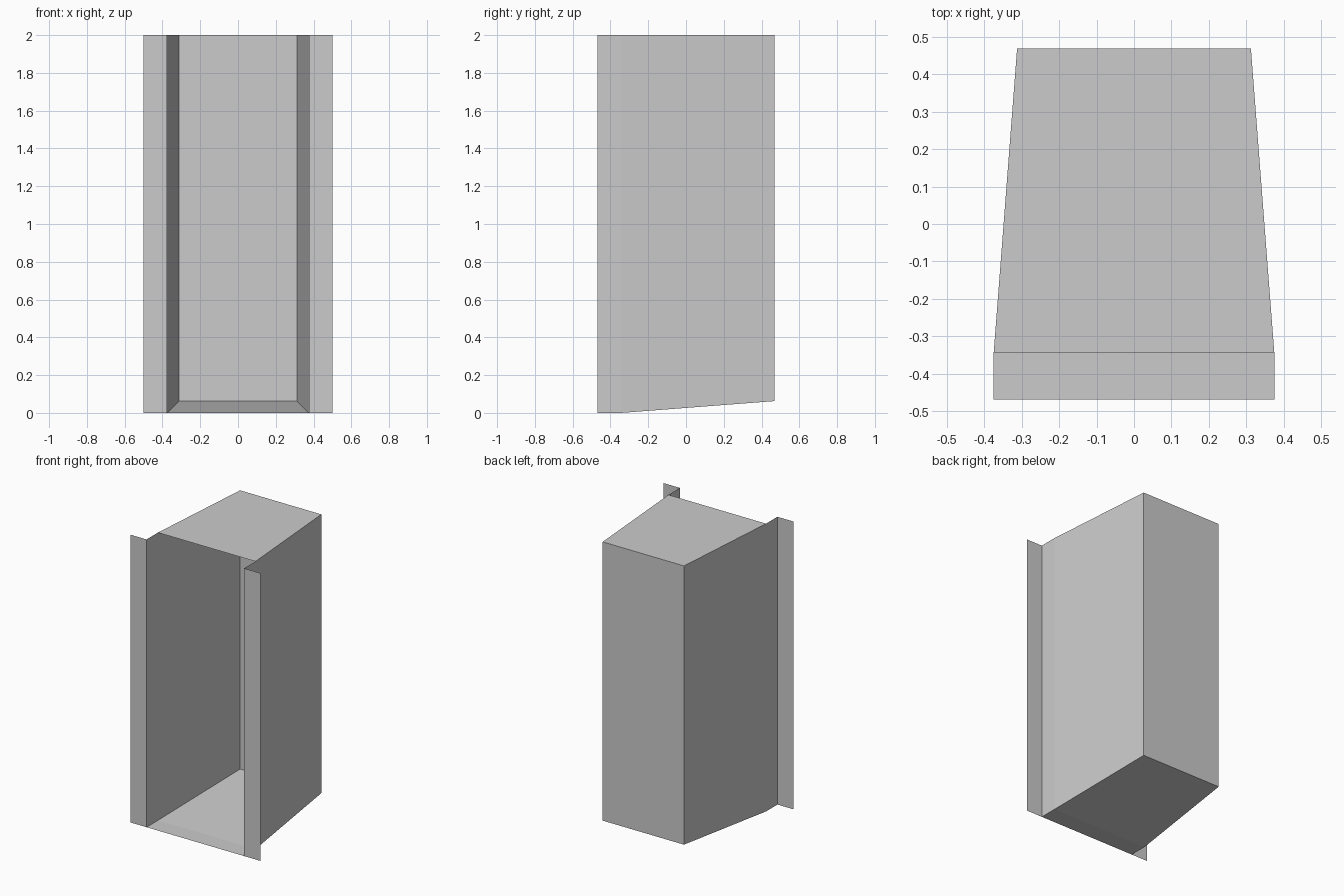
import bpy

if "Cube" in bpy.data.objects:
    bpy.data.objects.remove(bpy.data.objects["Cube"])

HEIGHT = 2.0
FRONT, BEND, BACK = -0.46875, -0.34375, 0.46875

# Right half of the plan outline: (x, y, bottom z), from flange tip to back corner
right = [(0.5, FRONT, 0), (0.375, FRONT, 0), (0.375, BEND, 0), (0.3125, BACK, 0.0625)]
left = [(-x, y, z) for x, y, z in right]


def top(p):
    return (p[0], p[1], HEIGHT)


def sheet(name, quads):
    """Thin sheet made of quads, with shared corners merged by index."""
    verts = list(dict.fromkeys(p for q in quads for p in q))
    mesh = bpy.data.meshes.new(name)
    mesh.from_pydata(verts, [], [[verts.index(p) for p in q] for q in quads])
    obj = bpy.data.objects.new(name, mesh)
    bpy.context.collection.objects.link(obj)
    return obj


def wall(a, b):
    """Upright quad from a to b, facing into the recess."""
    return (b, a, top(a), top(b))


# Flanges and tapering side walls on both sides
for side, path in (("right", right), ("left", left[::-1])):
    walls = [wall(a, b) for a, b in zip(path, path[1:])]
    flange = walls.pop(0 if side == "right" else -1)
    sheet(side + "_flange", [flange])
    sheet(side + "_wall", walls)

# Back panel
sheet("back_panel", [wall(right[3], left[3])])

# Floor: level lip, then a gentle rise to the back
sheet("floor", [(right[i], right[i + 1], left[i + 1], left[i]) for i in (1, 2)])

# Flat top panel, set back from the open front
sheet("top_panel", [tuple(top(p) for p in (left[2], left[3], right[3], right[2]))])
